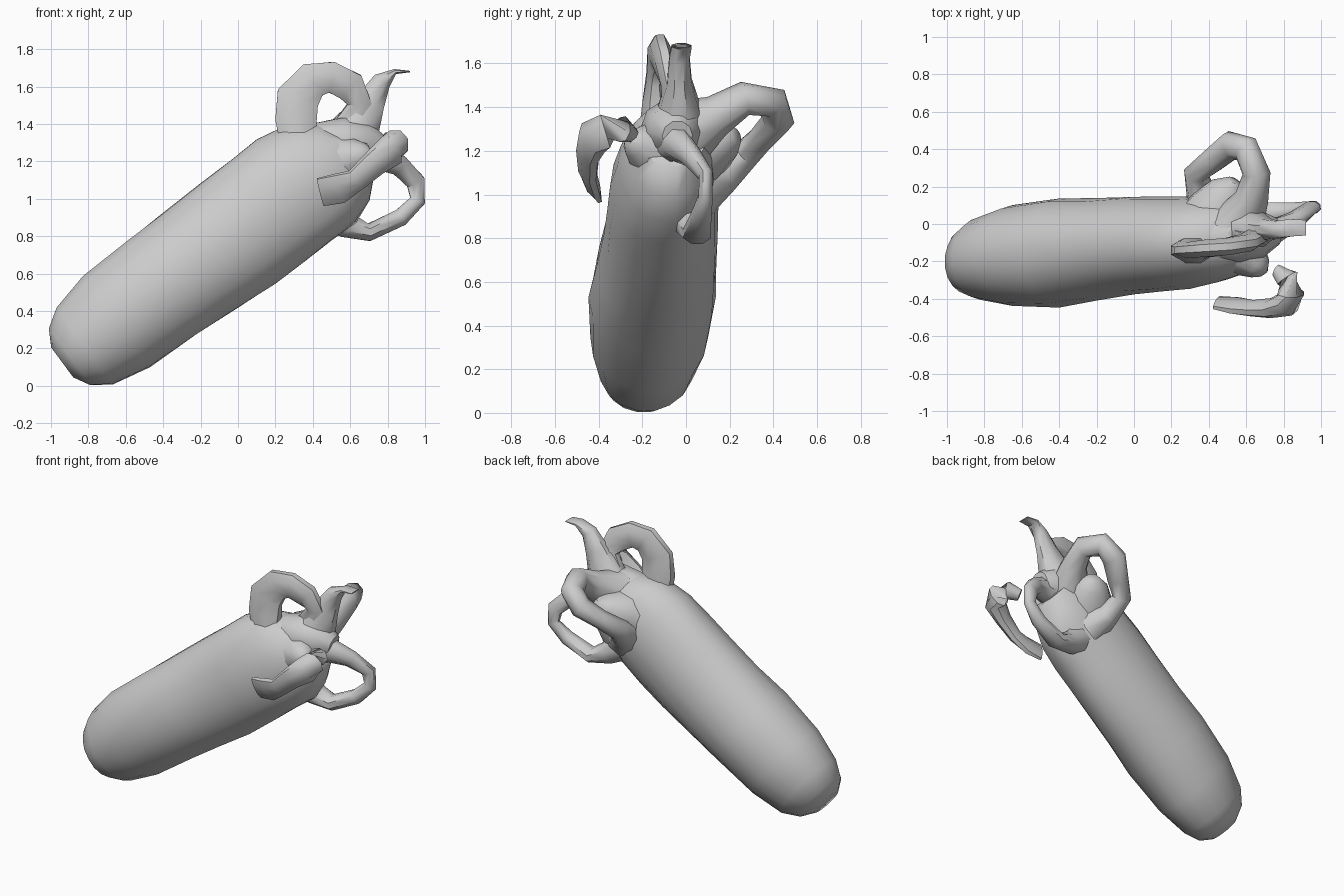
import bpy, bmesh, math, random
from mathutils import Vector

random.seed(4)


def loft(name, rings, normal, sides=8, jitter=0.0, fixed=None):
    """Tube through rings (x, y, z, radius across the plane, radius along the normal)."""
    bm = bmesh.new()
    pts = [Vector(r[:3]) for r in rings]
    loops = []
    for i, r in enumerate(rings):
        t = pts[min(i + 1, len(pts) - 1)] - pts[max(i - 1, 0)]
        t = (Vector(fixed) if fixed else t).normalized()
        n = Vector(normal)
        n = (n - t * n.dot(t)).normalized()
        u = n.cross(t)
        loop = []
        for k in range(sides):
            a = 2 * math.pi * (k + 0.5) / sides
            s = 1 + random.uniform(-jitter, jitter)
            loop.append(bm.verts.new(pts[i] + (u * math.cos(a) * r[3] + n * math.sin(a) * r[4]) * s))
        loops.append(loop)
    for a, b in zip(loops, loops[1:]):
        for k in range(sides):
            j = (k + 1) % sides
            bm.faces.new((a[k], a[j], b[j], b[k]))
    bm.faces.new(loops[0][::-1])
    bm.faces.new(loops[-1])
    bmesh.ops.recalc_face_normals(bm, faces=bm.faces)
    me = bpy.data.meshes.new(name)
    bm.to_mesh(me)
    bm.free()
    ob = bpy.data.objects.new(name, me)
    bpy.context.collection.objects.link(ob)
    bpy.ops.object.select_all(action='DESELECT')
    ob.select_set(True)
    bpy.context.view_layer.objects.active = ob
    bpy.ops.object.shade_smooth_by_angle(angle=math.radians(50))
    return ob


# Leaning fruit body, blunt at the low end and tapering under the stalk
loft("fruit_body", [
    (-0.94, -0.21, 0.125, 0.10, 0.10), (-0.90, -0.20, 0.155, 0.19, 0.17),
    (-0.82, -0.185, 0.215, 0.258, 0.22), (-0.65, -0.17, 0.345, 0.305, 0.27),
    (-0.40, -0.155, 0.53, 0.318, 0.288), (-0.20, -0.135, 0.67, 0.327, 0.275),
    (0.0, -0.115, 0.815, 0.337, 0.262), (0.16, -0.105, 0.94, 0.34, 0.255),
    (0.30, -0.10, 1.045, 0.34, 0.245), (0.44, -0.085, 1.135, 0.325, 0.225),
    (0.55, -0.075, 1.20, 0.26, 0.20), (0.64, -0.06, 1.25, 0.15, 0.15),
], (0, 1, 0), sides=18, jitter=0.015, fixed=(0.805, 0, 0.593))

# Cap where the sepals join the body
loft("calyx_cap", [
    (0.30, -0.08, 1.28, 0.07, 0.06), (0.42, -0.08, 1.30, 0.11, 0.12),
    (0.55, -0.06, 1.30, 0.14, 0.15), (0.68, -0.05, 1.29, 0.13, 0.13),
    (0.77, -0.04, 1.27, 0.07, 0.07),
], (0, 1, 0), sides=10)

# Swelling of the cap at the root of the rear sepal
loft("rear_shoulder", [
    (0.38, -0.05, 1.14, 0.20, 0.20), (0.46, 0.08, 1.20, 0.17, 0.15),
    (0.51, 0.18, 1.25, 0.11, 0.09), (0.54, 0.23, 1.27, 0.04, 0.04),
], (0, 0, 1), sides=10)

# Stalk: thick base narrowing to a flat bent tip
loft("stalk", [
    (0.54, -0.04, 1.22, 0.17, 0.15), (0.65, -0.03, 1.40, 0.125, 0.10),
    (0.71, -0.03, 1.52, 0.085, 0.06), (0.77, -0.03, 1.63, 0.055, 0.05),
    (0.84, -0.02, 1.68, 0.015, 0.05), (0.92, -0.02, 1.68, 0.004, 0.045),
], (0, 1, 0))

# Upper curled sepal
loft("upper_sepal", [
    (0.32, -0.14, 1.30, 0.10, 0.08), (0.31, -0.14, 1.42, 0.12, 0.065),
    (0.32, -0.14, 1.54, 0.125, 0.045), (0.40, -0.13, 1.635, 0.105, 0.05),
    (0.50, -0.12, 1.65, 0.09, 0.05), (0.60, -0.10, 1.60, 0.09, 0.05),
    (0.65, -0.07, 1.51, 0.07, 0.05), (0.61, -0.05, 1.38, 0.11, 0.06),
], (0, 1, 0))

# Rear curled sepal
loft("rear_sepal", [
    (0.55, 0.00, 1.28, 0.14, 0.17), (0.63, 0.14, 1.36, 0.09, 0.10),
    (0.655, 0.27, 1.44, 0.075, 0.08), (0.60, 0.40, 1.42, 0.08, 0.07),
    (0.52, 0.42, 1.34, 0.08, 0.07), (0.42, 0.34, 1.25, 0.07, 0.06),
    (0.33, 0.27, 1.18, 0.065, 0.07), (0.36, 0.17, 1.09, 0.08, 0.09),
    (0.40, 0.05, 1.05, 0.13, 0.17),
], (-0.5, -0.3, 0.8))

# Lower curled sepal
loft("lower_sepal", [
    (0.46, 0.00, 0.95, 0.12, 0.10), (0.58, 0.03, 0.86, 0.075, 0.08),
    (0.70, 0.05, 0.82, 0.05, 0.07), (0.87, 0.07, 0.90, 0.05, 0.05),
    (0.96, 0.09, 0.99, 0.045, 0.035), (0.95, 0.09, 1.09, 0.055, 0.035),
    (0.86, 0.02, 1.18, 0.06, 0.05), (0.75, -0.04, 1.23, 0.08, 0.07),
    (0.60, -0.06, 1.24, 0.12, 0.12),
], (0, 1, 0))

# Short sepal stub on the front, pointing at the loose curl
loft("front_sepal_stub", [
    (0.50, -0.08, 1.18, 0.20, 0.19), (0.60, -0.17, 1.21, 0.13, 0.13),
    (0.67, -0.235, 1.24, 0.07, 0.07), (0.69, -0.265, 1.25, 0.03, 0.03),
], (0, 0, 1), sides=10)

# Loose front curl, detached from the body
loft("front_curl", [
    (0.44, -0.42, 1.035, 0.085, 0.022), (0.54, -0.435, 1.055, 0.09, 0.035),
    (0.63, -0.45, 1.10, 0.065, 0.04), (0.73, -0.45, 1.19, 0.075, 0.05),
    (0.82, -0.425, 1.26, 0.09, 0.07), (0.84, -0.37, 1.29, 0.085, 0.075),
    (0.82, -0.29, 1.30, 0.065, 0.06), (0.76, -0.25, 1.27, 0.03, 0.04),
], (-0.3, 1, 0.3))
